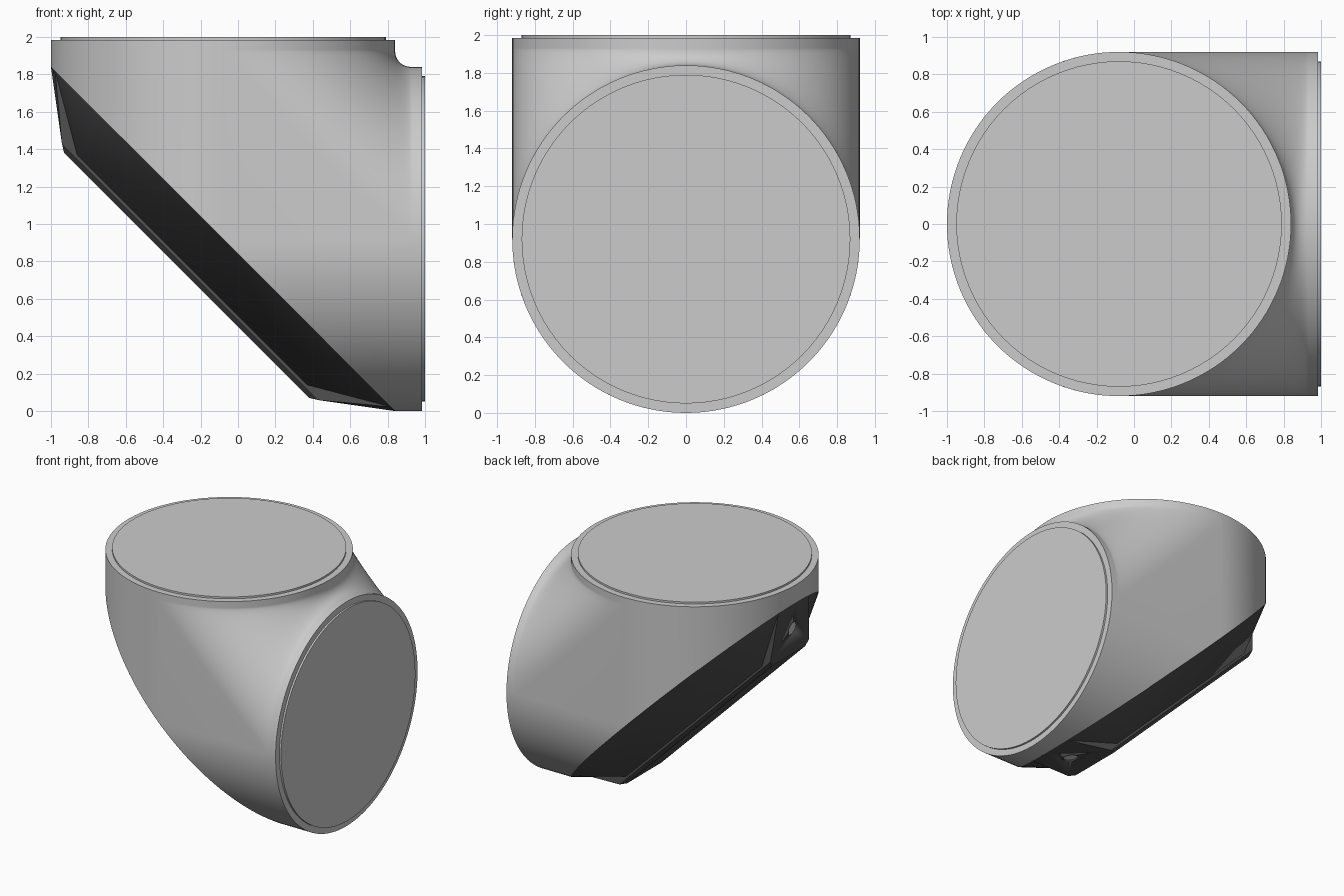
import bpy, bmesh, math
from mathutils import Vector, Matrix

if "Cube" in bpy.data.objects:
    bpy.data.objects.remove(bpy.data.objects["Cube"])

R, END, RIM = 0.92, 1.08, 1.065     # tube radius, outlet plane, shoulder plane
FILLET = 1.01                       # where the saddle between the outlets starts
CX, CZ = -0.08, 0.92                # point where the two tube axes cross
N, M = 64, 28

dark = bpy.data.materials.new("dark_cover")
dark.diffuse_color = (0.075, 0.075, 0.077, 1)
dark.use_nodes = True
dark.node_tree.nodes["Principled BSDF"].inputs["Base Color"].default_value = dark.diffuse_color


def finish(bm, name, mat=None, angle=30):
    bmesh.ops.recalc_face_normals(bm, faces=bm.faces)
    me = bpy.data.meshes.new(name)
    bm.to_mesh(me)
    bm.free()
    ob = bpy.data.objects.new(name, me)
    bpy.context.collection.objects.link(ob)
    if mat:
        me.materials.append(mat)
    bpy.ops.object.select_all(action='DESELECT')
    ob.select_set(True)
    bpy.context.view_layer.objects.active = ob
    bpy.ops.object.shade_smooth_by_angle(angle=math.radians(angle))
    return ob


def P(x, y, z):
    return Vector((x + CX, y, z + CZ))


def grid(bm, rows):
    vs = [[bm.verts.new(p) for p in row] for row in rows]
    for a, b in zip(vs, vs[1:]):
        for i in range(len(a) - 1):
            bm.faces.new((a[i], a[i + 1], b[i + 1], b[i]))


def saddle_curve(c, y):
    """Line up one outlet, straight across the saddle, along the other outlet."""
    h = 0.055
    p = [(c, FILLET), (c, FILLET - h), (FILLET - h, c), (FILLET, c)]
    pts = [P(c, y, RIM)]
    for i in range(M + 1):
        s = 2 * i / M - 1                       # more points near the rims
        t = 0.5 + 0.5 * math.copysign(1 - (1 - abs(s))**1.8, s)
        w = ((1 - t)**3, 3 * t * (1 - t)**2, 3 * t * t * (1 - t), t**3)
        pts.append(P(sum(a * q[0] for a, q in zip(w, p)), y,
                     sum(a * q[1] for a, q in zip(w, p))))
    return pts + [P(RIM, y, c)]


# Elbow housing: two half tubes, a saddle blend and flat cheeks
bm = bmesh.new()
ring = [(R * math.sin(math.pi * i / N), R * math.cos(math.pi * i / N)) for i in range(N + 1)]
ring[-1] = (0.0, -R)
grid(bm, [[P(-c, y, c), P(-c, y, RIM)] for c, y in ring])
grid(bm, [[P(c, y, -c), P(RIM, y, -c)] for c, y in ring])
grid(bm, [saddle_curve(c, y) for c, y in ring])
for y in (R, -R):
    bm.faces.new([bm.verts.new(p) for p in [P(0, y, 0)] + saddle_curve(0.0, y)])
bmesh.ops.remove_doubles(bm, verts=bm.verts, dist=1e-5)
bmesh.ops.holes_fill(bm, edges=[e for e in bm.edges if e.is_boundary], sides=0)
finish(bm, "elbow_housing")

# Raised round plates on both outlets
for name, axis in (("top_plate", Vector((0, 0, 1))), ("side_plate", Vector((1, 0, 0)))):
    bm = bmesh.new()
    rot = axis.to_track_quat('Z', 'Y').to_matrix().to_4x4()
    mat = Matrix.Translation(P(0, 0, 0) + axis * (END - 0.02)) @ rot
    bmesh.ops.create_cone(bm, cap_ends=True, segments=96, radius1=0.87, radius2=0.87,
                          depth=0.04, matrix=mat)
    finish(bm, name)


# Cover coordinates: u along the slanted cut, d outward from it
def Q(u, y, d):
    s = math.sqrt(0.5)
    return P((u - d) * s, y, (-u - d) * s)


def hull(name, pts):
    bm = bmesh.new()
    for p in pts:
        bm.verts.new(p)
    res = bmesh.ops.convex_hull(bm, input=bm.verts)
    junk = {g for g in res["geom_interior"] + res["geom_unused"] if isinstance(g, bmesh.types.BMVert)}
    bmesh.ops.delete(bm, geom=list(junk), context='VERTS')
    return finish(bm, name, dark, 20)


def corners(u, y, d):
    return [Q(a * u, b * y, d) for a in (-1, 1) for b in (-1, 1)]


A = R * math.sqrt(2)
ellipse = [Q(A * math.cos(math.tau * i / 96), R * math.sin(math.tau * i / 96), 0) for i in range(96)]
cover = hull("slanted_cover", ellipse + corners(0.87, 0.25, 0.233))

# Central rail with a sloping screw pad at each end
rail = hull("cover_rail", corners(1.27, 0.2, 0) + [Q(A, 0, 0), Q(-A, 0, 0)]
            + corners(0.968, 0.25, 0.25) + corners(0.925, 0.22, 0.276))

# Screw holes in the pads, with a screw head sunk in each
for side, label in ((-1, "upper"), (1, "lower")):
    centre = Q(side * 1.12, 0, 0.137)
    out = (Q(side * 0.25, 0, 0.331) - Q(0, 0, 0)).normalized()
    rot = out.to_track_quat('Z', 'Y').to_matrix().to_4x4()
    for name, depth, shift in (("hole_cutter", 0.12, 0.02), ("screw", 0.03, -0.027)):
        bm = bmesh.new()
        bmesh.ops.create_cone(bm, cap_ends=True, segments=32, radius1=0.055, radius2=0.055,
                              depth=depth, matrix=Matrix.Translation(centre + out * shift) @ rot)
        ob = finish(bm, f"{label}_{name}")
        if name == "hole_cutter":
            ob.hide_render = True
            ob.hide_set(True)
            for part in (rail, cover):
                mod = part.modifiers.new(label, 'BOOLEAN')
                mod.operation = 'DIFFERENCE'
                mod.object = ob
